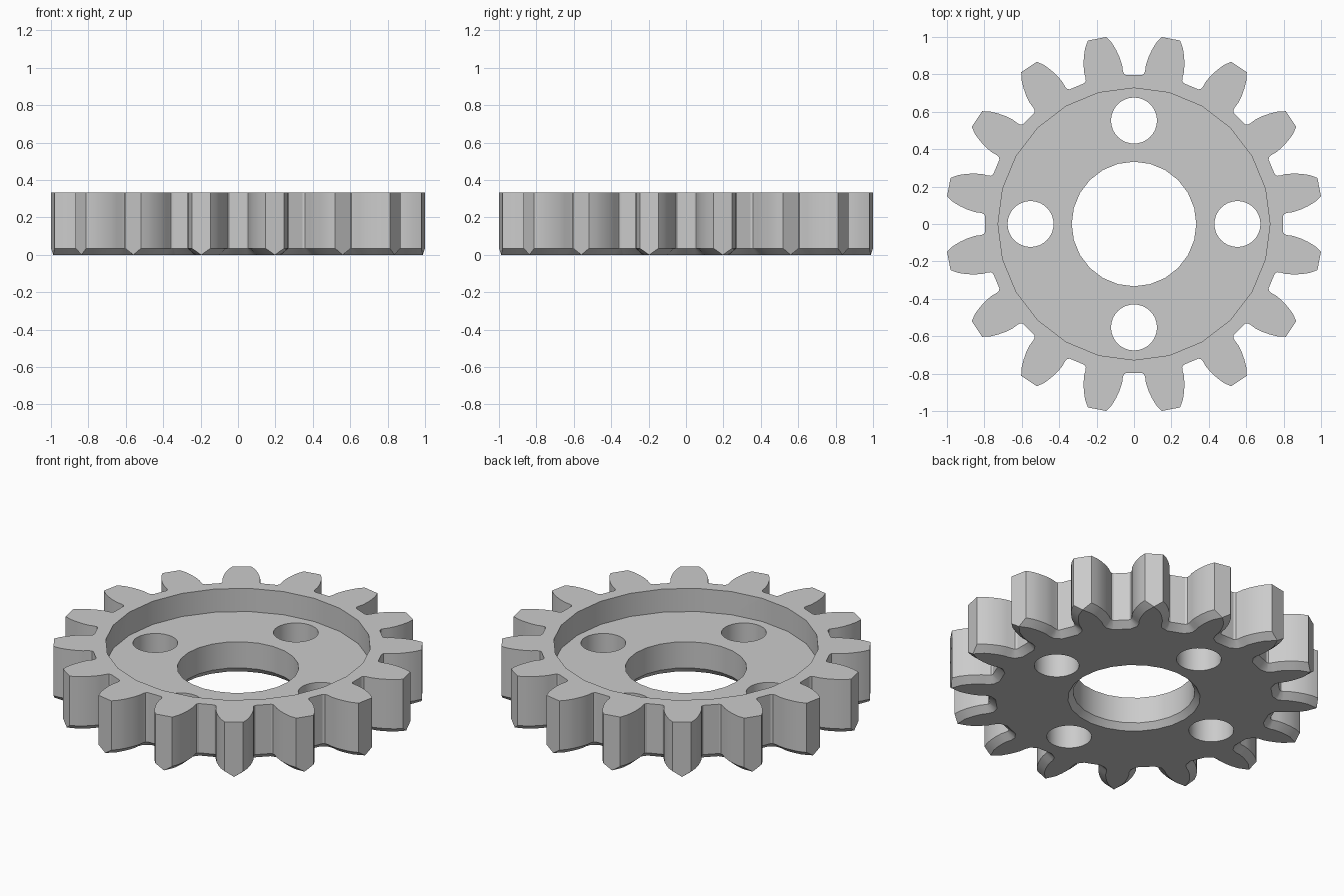
import bpy, bmesh
from math import radians, pi
from mathutils import Vector, Matrix

cube = bpy.data.objects.get("Cube")
if cube:
    bpy.data.objects.remove(cube, do_unlink=True)

TEETH = 16
HEIGHT = 0.333
CHAMFER = 0.035
FLOOR = 0.193

grey = bpy.data.materials.new("light grey")
grey.use_nodes = True
colour = (0.6, 0.6, 0.6, 1)
grey.diffuse_color = colour
grey.node_tree.nodes["Principled BSDF"].inputs["Base Color"].default_value = colour


def new_object(name, bm):
    bmesh.ops.recalc_face_normals(bm, faces=bm.faces)
    mesh = bpy.data.meshes.new(name)
    bm.to_mesh(mesh)
    bm.free()
    mesh.materials.append(grey)
    obj = bpy.data.objects.new(name, mesh)
    bpy.context.collection.objects.link(obj)
    return obj


def polar(r, degrees):
    return Matrix.Rotation(radians(degrees), 2) @ Vector((r, 0))


# One tooth flank, from tip to root: radius and half angle
flank = [polar(r, a) for r, a in (
    (1.011, 2.87), (0.975, 4.3), (0.935, 5.4), (0.895, 6.3), (0.855, 6.95),
    (0.822, 7.1), (0.806, 7.4), (0.798, 8.2))]

# Chamfered flank: offset into the tooth, meeting in a point at the tip
inset = [polar(1.007, 0)]
for i in range(1, len(flank)):
    before = flank[i - 1]
    after = flank[i + 1] if i + 1 < len(flank) else polar(0.797, 11.25)
    along = (after - before).normalized()
    inset.append(flank[i] + Vector((-along.y, along.x)) * -0.04
                 if along.x > 0 else flank[i] + Vector((along.y, -along.x)) * -0.04)


# Gear body: upper outline, chamfer outline and pointed bottom outline
def ring(bm, points, z, turn):
    rot = Matrix.Rotation(turn, 2)
    return [bm.verts.new((*(rot @ p), z)) for p in points]


def mirrored(points):
    return [Vector((p.x, -p.y)) for p in reversed(points)]


bm = bmesh.new()
top, mid, low = [], [], []
for k in range(TEETH):
    turn = (k + 0.5) * 2 * pi / TEETH
    full = mirrored(flank) + flank
    top += ring(bm, full, HEIGHT, turn)
    mid += ring(bm, full, CHAMFER, turn)
    tooth_low = ring(bm, mirrored(inset[1:]) + inset, 0, turn)
    tip = len(flank) - 1
    low += tooth_low[:tip + 1] + tooth_low[tip:]   # the tip point serves both corners
count = len(top)
for i in range(count):
    j = (i + 1) % count
    if low[i] is low[j]:
        bm.faces.new((top[i], top[j], mid[j], low[i], mid[i]))
    else:
        bm.faces.new((top[i], top[j], mid[j], mid[i]))
        bm.faces.new((mid[i], mid[j], low[j], low[i]))
bm.faces.new(top)
bm.faces.new(list(dict.fromkeys(low)))
gear = new_object("gear_body", bm)


# Round cutters for the recess, the bore with its chamfer, and the four holes
def cutter(name, sides, r1, r2, z1, z2, x=0, y=0):
    bm = bmesh.new()
    bmesh.ops.create_cone(bm, cap_ends=True, segments=sides, radius1=r1, radius2=r2,
                          depth=z2 - z1,
                          matrix=Matrix.Translation((x, y, (z1 + z2) / 2)))
    obj = new_object(name, bm)
    obj.hide_render = True
    return obj


cutters = [
    cutter("recess_cutter", 24, 0.727, 0.727, FLOOR, 0.5),
    cutter("bore_cutter", 24, 0.333, 0.333, -0.1, 0.4),
    cutter("bore_chamfer_cutter", 24, 0.393, 0.333, -CHAMFER, CHAMFER),
]
for n in range(4):
    p = polar(0.553, 90 * n)
    cutters.append(cutter("bolt_hole_cutter", 32, 0.123, 0.123, -0.1, 0.4, p.x, p.y))

bpy.context.view_layer.objects.active = gear
for obj in bpy.context.selected_objects:
    obj.select_set(False)
gear.select_set(True)
for obj in cutters:
    mod = gear.modifiers.new(obj.name, 'BOOLEAN')
    mod.operation = 'DIFFERENCE'
    mod.solver = 'EXACT'
    mod.object = obj
    bpy.ops.object.modifier_apply(modifier=mod.name)
    bpy.data.objects.remove(obj, do_unlink=True)

bpy.ops.object.shade_smooth_by_angle(angle=radians(30))
